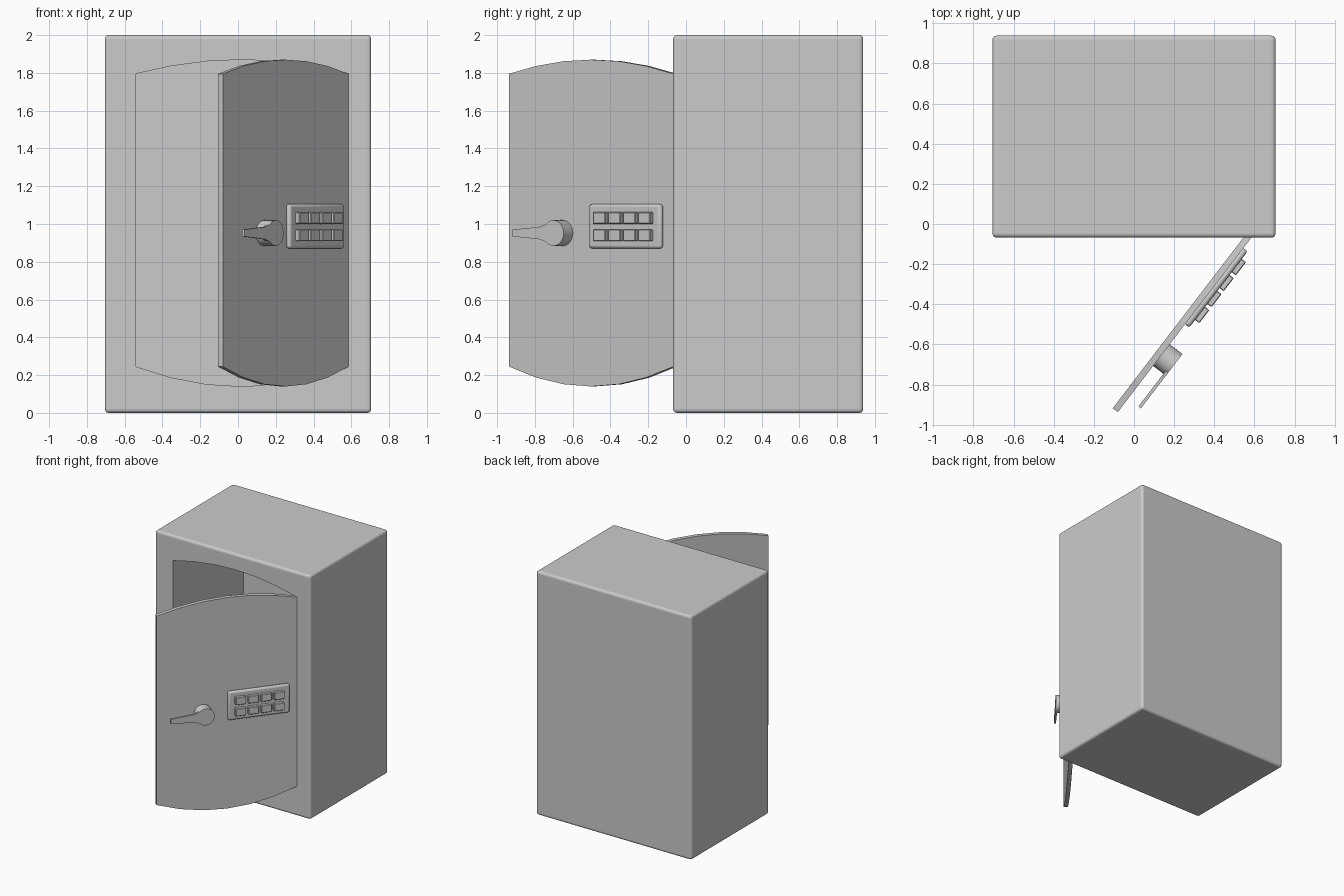
import bpy, bmesh, math
from mathutils import Matrix, Vector

if "Cube" in bpy.data.objects:
    bpy.data.objects.remove(bpy.data.objects["Cube"])

# Door frame: local x runs from hinge to free edge, local y points out of the door
ANG = math.atan2(-0.794, -0.608)
DOOR = Matrix.Translation((0.585, -0.068, 0)) @ Matrix.Rotation(ANG, 4, 'Z')


def finish(name, bm, matrix=None, bevel=0, segs=2):
    bmesh.ops.recalc_face_normals(bm, faces=bm.faces[:])
    me = bpy.data.meshes.new(name)
    bm.to_mesh(me)
    bm.free()
    ob = bpy.data.objects.new(name, me)
    bpy.context.collection.objects.link(ob)
    if matrix:
        ob.matrix_world = matrix
    if bevel:
        m = ob.modifiers.new("bevel", 'BEVEL')
        m.width, m.segments = bevel, segs
    return ob


def box(name, lo, hi, matrix=None, bevel=0, segs=2):
    bm = bmesh.new()
    bmesh.ops.create_cube(bm, size=1)
    for v in bm.verts:
        v.co = Vector([lo[i] + (v.co[i] + 0.5) * (hi[i] - lo[i]) for i in range(3)])
    return finish(name, bm, matrix, bevel, segs)


def prism(name, outline, y0, y1, matrix=None):
    """Extrude an x-z outline from y0 to y1."""
    bm = bmesh.new()
    face = bm.faces.new([bm.verts.new((x, y0, z)) for x, z in outline])
    ext = bmesh.ops.extrude_face_region(bm, geom=[face])
    moved = [g for g in ext['geom'] if isinstance(g, bmesh.types.BMVert)]
    bmesh.ops.translate(bm, verts=moved, vec=(0, y1 - y0, 0))
    return finish(name, bm, matrix)


def arched(x0, x1, n=6):
    """Outline with bowed top and bottom edges."""
    def curve(base, rise):
        return [(x0 + (x1 - x0) * i / n, base + rise * (1 - (2 * i / n - 1) ** 2))
                for i in range(n + 1)]
    return curve(0.245, -0.105) + curve(1.795, 0.075)[::-1]


def smooth(ob):
    bpy.ops.object.select_all(action='DESELECT')
    ob.select_set(True)
    bpy.context.view_layer.objects.active = ob
    bpy.ops.object.shade_smooth_by_angle(angle=math.radians(30))


# Hollow cabinet with an arched opening
cabinet = box("cabinet", (-0.705, -0.068, 0), (0.705, 0.938, 2), bevel=0.02, segs=3)
cutter = prism("opening_cutter", arched(-0.54, 0.585), -0.3, 0.84)
cutter.hide_render = True
cut = cabinet.modifiers.new("opening", 'BOOLEAN')
cut.object, cut.operation, cut.solver = cutter, 'DIFFERENCE', 'EXACT'
bpy.context.view_layer.objects.active = cabinet
for m in list(cabinet.modifiers):
    bpy.ops.object.modifier_apply(modifier=m.name)
bpy.data.objects.remove(cutter)

# Door, swung open
prism("door", arched(0, 1.095), -0.032, 0, DOOR)

# Keypad plate and its eight keys
smooth(box("keypad", (0.065, -0.005, 0.87), (0.545, 0.027, 1.105), DOOR, 0.015, 3))
for c in range(4):
    for r, z in enumerate((0.94, 1.032)):
        x = 0.155 + c * 0.1
        box(f"key_{r}_{c}", (x - 0.041, 0.02, z - 0.031),
            (x + 0.041, 0.053, z + 0.031), DOOR, 0.004, 1)

# Handle knob
bm = bmesh.new()
bmesh.ops.create_cone(bm, cap_ends=True, segments=32, radius1=0.068, radius2=0.068, depth=0.085)
knob = finish("handle_knob", bm, DOOR @ Matrix.Translation((0.737, 0.0375, 0.952))
              @ Matrix.Rotation(math.pi / 2, 4, 'X'))
smooth(knob)

# Tapered lever
half = [(0.75, 0.05), (0.79, 0.045), (0.83, 0.033), (1.01, 0.018)]
outline = [(x, 0.952 - h) for x, h in half] + [(x, 0.952 + h) for x, h in half[::-1]]
prism("handle_lever", outline, 0.064, 0.08, DOOR)
